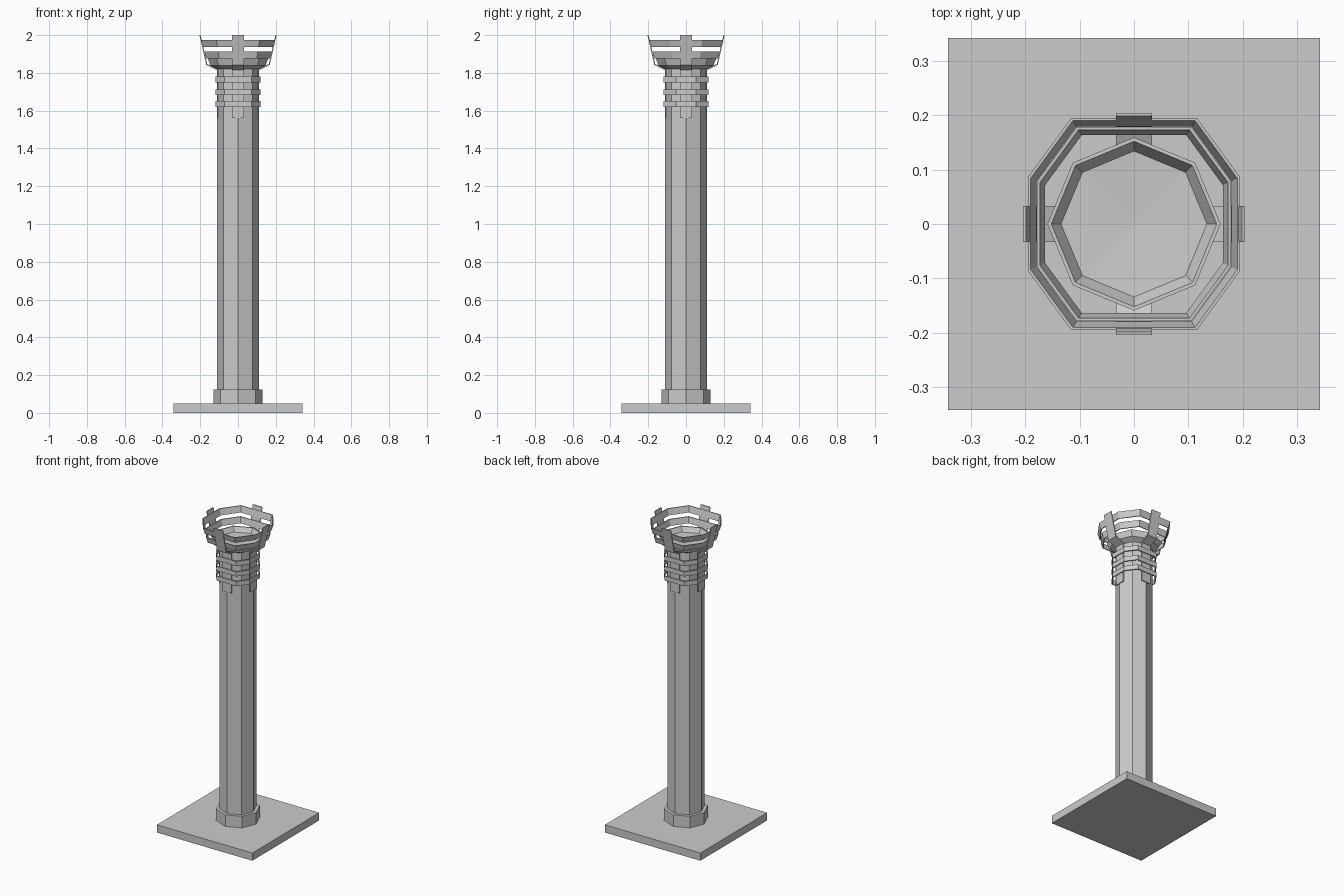
import bpy, bmesh, math

if "Cube" in bpy.data.objects:
    bpy.data.objects.remove(bpy.data.objects["Cube"])

def make(name, verts, faces):
    me = bpy.data.meshes.new(name)
    me.from_pydata(verts, [], faces)
    bm = bmesh.new()
    bm.from_mesh(me)
    bmesh.ops.remove_doubles(bm, verts=bm.verts, dist=1e-5)
    bmesh.ops.recalc_face_normals(bm, faces=bm.faces)
    bm.to_mesh(me)
    bm.free()
    ob = bpy.data.objects.new(name, me)
    bpy.context.collection.objects.link(ob)
    return ob

def lathe(name, profile, n=8):
    """Eight-sided turned solid; profile runs from axis to axis."""
    verts = [(r * math.cos(2 * math.pi * i / n), r * math.sin(2 * math.pi * i / n), z)
             for r, z in profile for i in range(n)]
    faces = [(k * n + i, k * n + (i + 1) % n, (k + 1) * n + (i + 1) % n, (k + 1) * n + i)
             for k in range(len(profile) - 1) for i in range(n)]
    return make(name, verts, faces)

def band(name, r0, z0, r1, z1, t=0.005):
    """Thin eight-sided hoop with long front/back sides, leaning outward."""
    shape = [(.59, 1), (1, .44), (1, -.44), (.59, -1),
             (-.59, -1), (-1, -.44), (-1, .44), (-.59, 1)]
    loops = [(r0, z0), (r1, z1), (r1 - t, z1), (r0 - t, z0)]
    verts = [(x * r, y * r, z) for r, z in loops for x, y in shape]
    faces = [(k * 8 + i, k * 8 + (i + 1) % 8,
              (k + 1) % 4 * 8 + (i + 1) % 8, (k + 1) % 4 * 8 + i)
             for k in range(4) for i in range(8)]
    return make(name, verts, faces)

def strap(name, angle, w=0.033):
    """Bent flat bar, extruded sideways and turned around the post."""
    outer = [(.112, 1.56), (.112, 1.815), (.168, 1.842), (.204, 2.0)]
    inner = [(.198, 2.0), (.163, 1.847), (.106, 1.82), (.106, 1.56)]
    prof = outer + inner
    verts = [(r, s, z) for s in (-w, w) for r, z in prof]
    faces = [(i, (i + 1) % 8, (i + 1) % 8 + 8, i + 8) for i in range(8)]
    for i in range(3):
        q = (i, i + 1, 6 - i, 7 - i)
        faces += [q, tuple(v + 8 for v in q)]
    ob = make(name, verts, faces)
    ob.rotation_euler.z = angle
    return ob

# Square foot plate
bpy.ops.mesh.primitive_cube_add(size=1, location=(0, 0, 0.025))
plate = bpy.context.object
plate.name = "foot_plate"
plate.scale = (0.684, 0.684, 0.05)

# Post with collar
lathe("base_collar", [(0, .05), (.13, .05), (.13, .125), (0, .125)])
lathe("shaft", [(0, .05), (.11, .05), (.11, 1.825), (0, 1.825)])

# Fire bowl
lathe("bowl", [(0, 1.82), (.11, 1.82), (.145, 1.838), (.159, 1.875),
               (.152, 1.875), (.134, 1.845), (0, 1.838)])

# Straps on the four sides
for i, side in enumerate(("right", "back", "left", "front")):
    strap("strap_" + side, i * math.pi / 2)

# Bands clamping the shaft
for i, z in enumerate((1.62, 1.683, 1.75)):
    band(f"shaft_band_{i + 1}", .12, z, .12, z + .03, .006)

# Basket hoops
band("basket_hoop_lower", .168, 1.875, .178, 1.913)
band("basket_hoop_upper", .184, 1.936, .195, 1.975)
